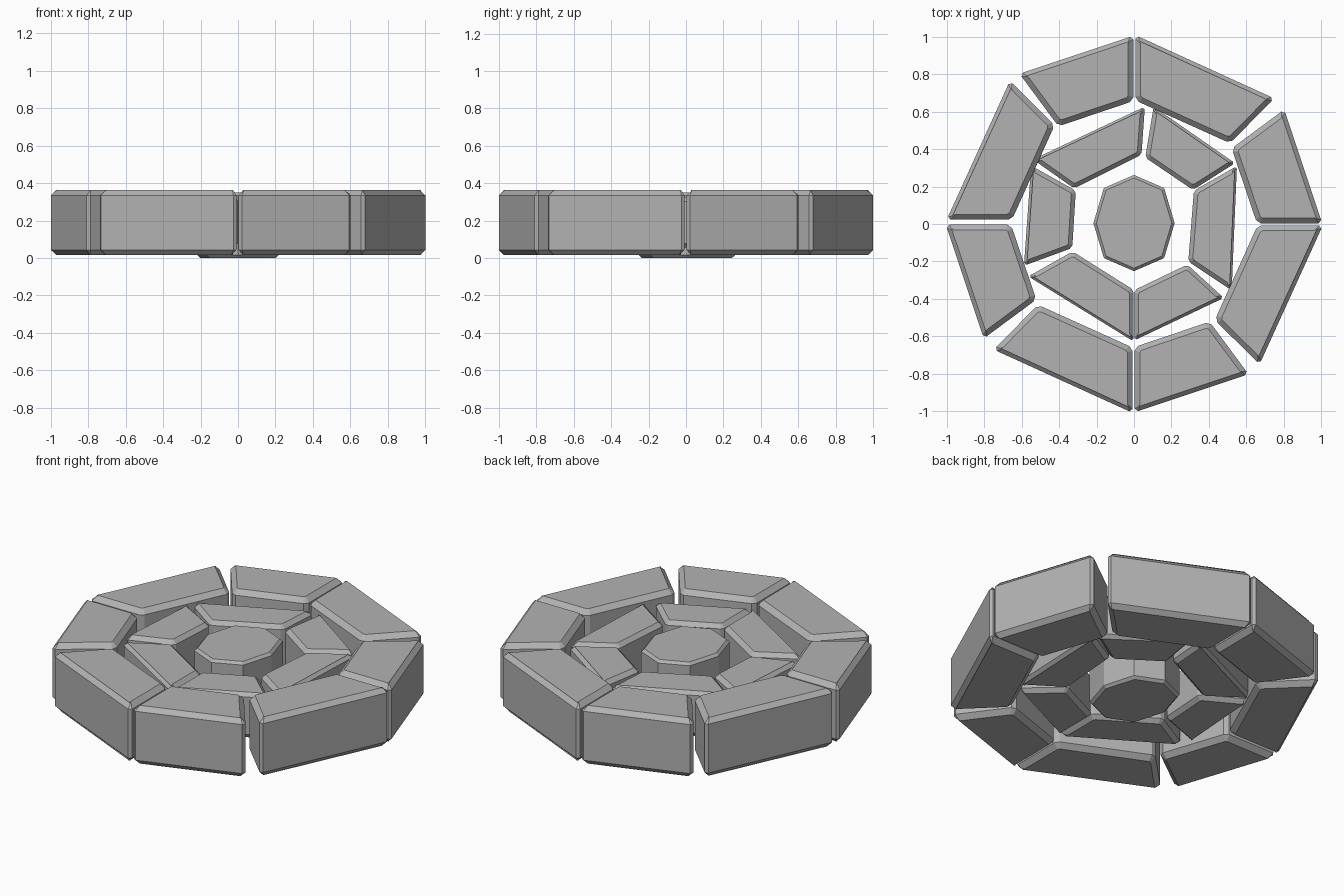
import bpy, bmesh
from math import cos, sin, pi
from mathutils import Matrix

if "Cube" in bpy.data.objects:
    bpy.data.objects.remove(bpy.data.objects["Cube"])

# Dark grey stone
stone = bpy.data.materials.new("dark_grey_stone")
stone.diffuse_color = (0.45, 0.45, 0.45, 1)
stone.use_nodes = True
stone.node_tree.nodes["Principled BSDF"].inputs["Base Color"].default_value = stone.diffuse_color


def prism(name, outline, z0, z1, corner, rim):
    """Extrude a flat outline; chamfer upright corners, then the rims."""
    bm = bmesh.new()
    def chamfer(edges, width):
        bmesh.ops.bevel(bm, geom=edges, offset=width, offset_type="OFFSET",
                        segments=1, affect="EDGES")

    def upright(e):
        return abs(e.verts[0].co.z - e.verts[1].co.z) > 1e-4

    low = [bm.verts.new((x, y, z0)) for x, y in outline]
    high = [bm.verts.new((x, y, z1)) for x, y in outline]
    bm.faces.new(low)
    bm.faces.new(high)
    for i in range(len(low)):
        j = (i + 1) % len(low)
        bm.faces.new((low[i], low[j], high[j], high[i]))
    bmesh.ops.recalc_face_normals(bm, faces=bm.faces)
    if corner:
        chamfer([e for e in bm.edges if upright(e)], corner)
    chamfer([e for e in bm.edges if not upright(e)], rim)
    mesh = bpy.data.meshes.new(name)
    bm.to_mesh(mesh)
    bm.free()
    mesh.materials.append(stone)
    ob = bpy.data.objects.new(name, mesh)
    bpy.context.collection.objects.link(ob)
    return ob


# Outer ring: a long and a short block repeated every quarter turn
long_block = [(0.008, 1.009), (0.75, 0.671), (0.513, 0.432), (0.008, 0.66)]
short_block = [(0.803, 0.612), (1.006, 0.004), (0.657, 0.004), (0.522, 0.404)]
for i in range(4):
    turn = Matrix.Rotation(i * pi / 2, 4, "Z")
    # the left long block sits slightly out of line
    shift = Matrix.Translation((0.008, 0.015, 0) if i == 1 else (0, 0, 0))
    for kind, outline in (("long", long_block), ("short", short_block)):
        ob = prism(f"outer_{kind}_stone_{i + 1}", outline, 0.015, 0.363, 0.019, 0.028)
        ob.data.transform((shift if kind == "long" else Matrix()) @ turn)

# Inner ring: six irregular, slightly lower blocks
inner_blocks = [
    [(0.058, 0.627), (0.04, 0.37), (-0.32, 0.19), (-0.54, 0.345)],
    [(0.105, 0.627), (0.54, 0.325), (0.315, 0.182), (0.06, 0.355)],
    [(0.55, 0.31), (0.522, -0.355), (0.29, -0.2), (0.32, 0.178)],
    [(0.285, -0.217), (0.48, -0.395), (0.002, -0.622), (0.002, -0.353)],
    [(-0.328, -0.147), (-0.002, -0.352), (-0.002, -0.628), (-0.565, -0.28)],
    [(-0.55, 0.312), (-0.311, 0.178), (-0.33, -0.128), (-0.588, -0.223)],
]
for i, outline in enumerate(inner_blocks):
    prism(f"inner_stone_{i + 1}", outline, 0.055, 0.325, 0.014, 0.023)

# Centre stone: stretched octagon with sharp upright corners
octagon = [(0.217 * cos(a), 0.005 + 0.257 * sin(a))
           for a in (i * pi / 4 for i in range(8))]
octagon = [(x * 1.05, y * 1.03) if i % 2 else (x, y) for i, (x, y) in enumerate(octagon)]
prism("centre_stone", octagon, 0.0, 0.35, 0, 0.015)
